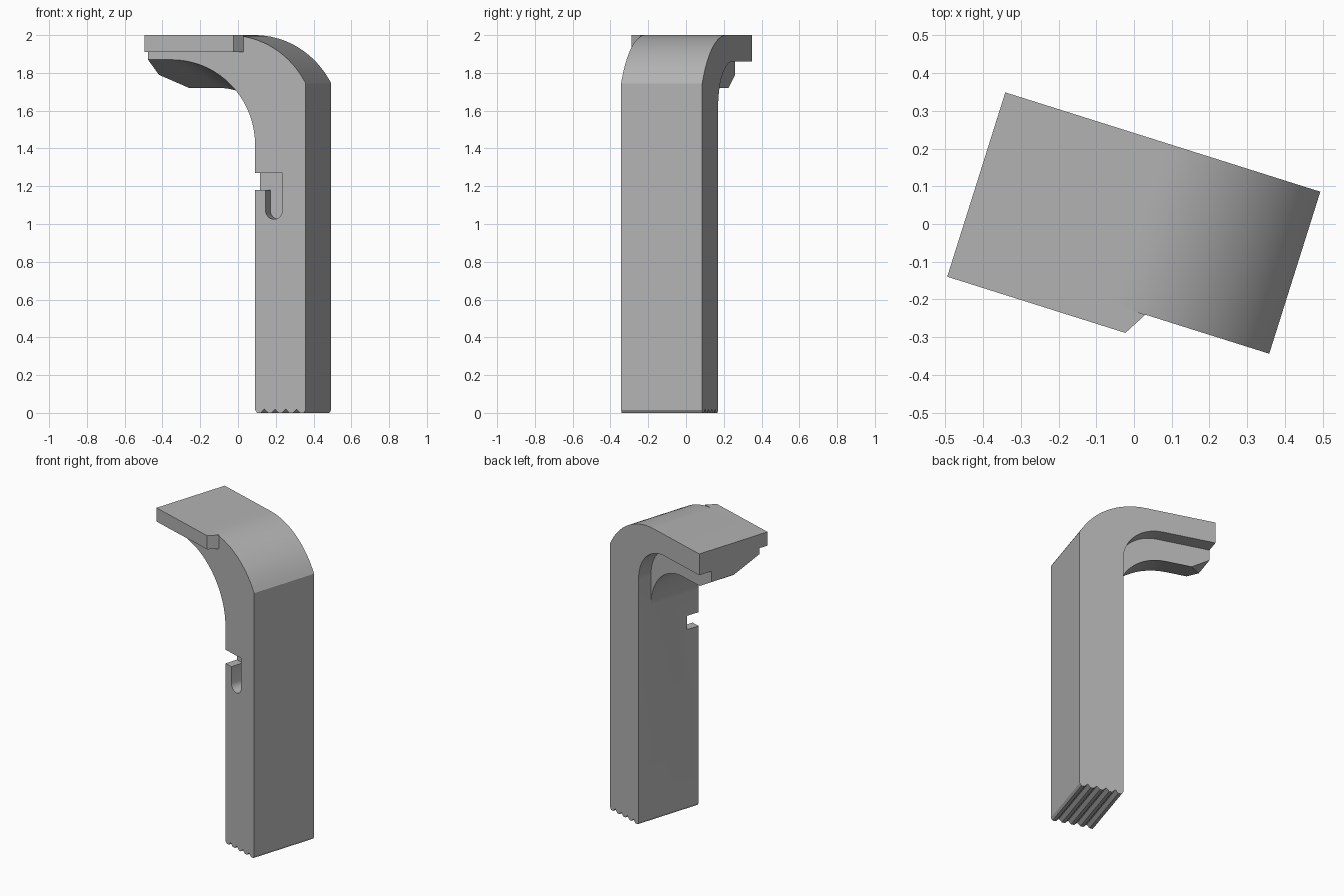
import bpy, bmesh, math
from mathutils import Matrix

if "Cube" in bpy.data.objects:
    bpy.data.objects.remove(bpy.data.objects["Cube"], do_unlink=True)

TURN = Matrix.Rotation(math.radians(-17.5), 4, 'Z')
END, INNER, OUTER = -0.43, 0.164, 0.445      # tip and leg sides
FRONT, STEP, BACK = -0.22, 0.137, 0.23       # depth planes
FOOT_Z = 0.016

grey = bpy.data.materials.new("plain grey")
grey.use_nodes = True
grey.diffuse_color = (0.45, 0.45, 0.45, 1)
grey.node_tree.nodes["Principled BSDF"].inputs["Base Color"].default_value = (0.45, 0.45, 0.45, 1)


def loft(name, sections):
    """Join rings of equal point count, cap both ends and weld."""
    bm = bmesh.new()
    rings = [[bm.verts.new(p) for p in s] for s in sections]
    n = len(rings[0])
    for a, b in zip(rings, rings[1:]):
        for i in range(n):
            j = (i + 1) % n
            bm.faces.new((a[i], a[j], b[j], b[i]))
    bm.faces.new(rings[0][::-1])
    bm.faces.new(rings[-1])
    bmesh.ops.remove_doubles(bm, verts=bm.verts, dist=1e-5)
    bmesh.ops.recalc_face_normals(bm, faces=bm.faces)
    mesh = bpy.data.meshes.new(name)
    bm.to_mesh(mesh)
    bm.free()
    ob = bpy.data.objects.new(name, mesh)
    bpy.context.collection.objects.link(ob)
    mesh.materials.append(grey)
    ob.matrix_world = TURN
    return ob


def extrude(name, profile, v0, v1):
    return loft(name, [[(u, v, z) for u, z in profile] for v in (v0, v1)])


def fillet(u_start, z_start, z_end, steps=18):
    """Quarter ellipse from the leg's inner side up to the arm's underside."""
    a, b = INNER - u_start, z_start - z_end
    angles = [math.pi / 2 * i / steps for i in range(steps + 1)]
    return [(u_start + a * math.cos(t), z_end + b * math.sin(t)) for t in angles]


# Outer outline: flat top, rounded shoulder, straight leg, ribbed foot
R, BEND_U, BEND_Z = 0.48, 0.02, 1.745
sweep = math.asin((OUTER - BEND_U) / R)
outline = [(END, 2.0)]
for i in range(16):
    t = sweep * i / 16
    outline.append((BEND_U + R * math.sin(t), 2.0 - R * (1 - math.cos(t))))
outline += [(OUTER, BEND_Z), (OUTER, FOOT_Z), (OUTER - 0.011, 0)]
mid = (INNER + OUTER) / 2
for k in (1.5, 0.5, -0.5, -1.5):
    c = mid + k * 0.0595
    outline += [(c + 0.02, 0), (c, 0.02), (c - 0.02, 0)]
outline += [(INNER + 0.011, 0), (INNER, FOOT_Z)]

# Underside outlines: front curve, deep rear wedge, thin rear arm
LEG_TOP = 1.42
leg_end = [(INNER, LEG_TOP)]
front_under = leg_end + fillet(-0.30, 1.87, LEG_TOP) + [(END, 1.87)] * 2
wedge_under = leg_end + fillet(-0.146, 1.72, LEG_TOP) + [(-0.314, 1.72), (END, 1.79)]
arm_under = leg_end + fillet(-0.09, 1.86, 1.62) + [(END, 1.86)] * 2
f = 8 / 15
middle_under = [(a + (c - a) * f, b + (d - b) * f)
                for (a, b), (c, d) in zip(front_under, wedge_under)]
middle_under[-2:] = [(END, 1.79)] * 2

sections = []
for under, v in ((front_under, FRONT), (middle_under, FRONT + (STEP - FRONT) * f),
                 (wedge_under, STEP), (arm_under, STEP), (arm_under, BACK)):
    sections.append([(u, v, z) for u, z in outline + under])
body = loft("bracket_body", sections)

# Hooked slot cut into the front of the leg
left, right = 0.222, 0.316
r = (right - left) / 2
slot = [(INNER - 0.1, 1.18), (left, 1.18)]
for i in range(13):
    t = math.pi * (1 + i / 12)
    slot.append(((left + right) / 2 + r * math.cos(t), 1.072 + r * math.sin(t)))
slot += [(right, 1.27), (INNER - 0.1, 1.27)]
cutter = extrude("slot_cutter", slot, FRONT - 0.1, -0.135)
cutter.hide_render = True
cut = body.modifiers.new("slot", 'BOOLEAN')
cut.operation, cut.solver, cut.object = 'DIFFERENCE', 'EXACT', cutter
bpy.context.view_layer.objects.active = body
bpy.ops.object.modifier_apply(modifier=cut.name)
bpy.data.objects.remove(cutter, do_unlink=True)

# Lip along the front of the arm, with a slanted end
plan = [(END, FRONT), (END, -0.282), (0.065, -0.282), (0.101, FRONT)]
lip = loft("front_lip", [[(u, v, z) for u, v in plan] for z in (1.91, 2.0)])

bpy.context.view_layer.update()
for ob in (body, lip):
    ob.select_set(True)
bpy.ops.object.shade_smooth_by_angle(angle=math.radians(20))
